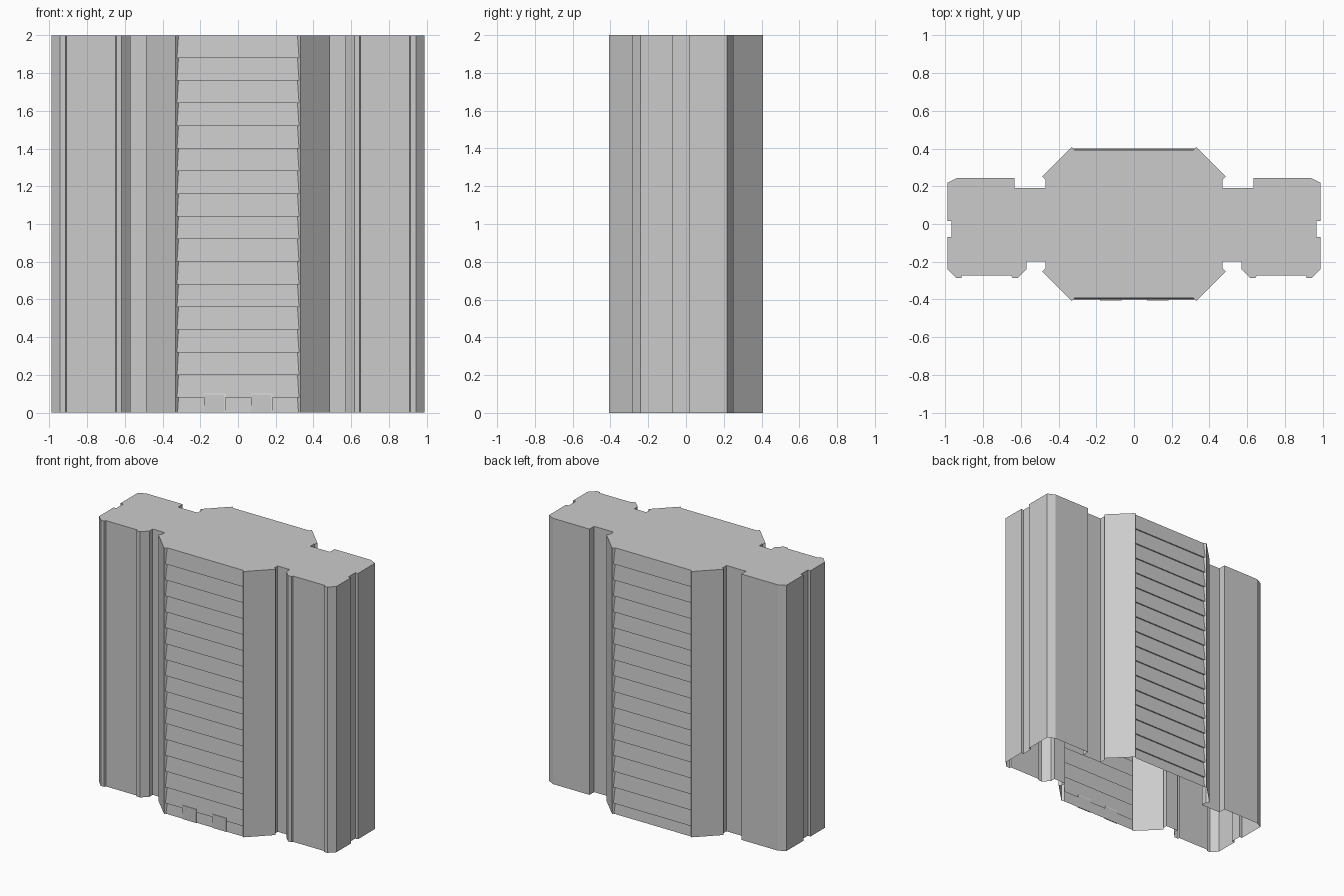
import bpy
import bmesh

if "Cube" in bpy.data.objects:
    bpy.data.objects.remove(bpy.data.objects["Cube"], do_unlink=True)

HEIGHT = 2.0
PLANK = 0.12            # height of one siding plank
RECESS, PROUD = 0.392, 0.401


def make_material(name, value):
    mat = bpy.data.materials.new(name)
    mat.use_nodes = True
    color = (value, value, value, 1)
    mat.diffuse_color = color
    mat.node_tree.nodes["Principled BSDF"].inputs["Base Color"].default_value = color
    return mat


grey = make_material("grey plaster", 0.6)
light = make_material("light trim", 0.8)


def finish(name, bm, mat):
    mesh = bpy.data.meshes.new(name)
    bm.to_mesh(mesh)
    bm.free()
    mesh.materials.append(mat)
    obj = bpy.data.objects.new(name, mesh)
    bpy.context.collection.objects.link(obj)
    return obj


# Half of the plan outline, from the back panel round the +x end to the front panel
half = [(.315, RECESS), (.33, .408), (.487, .252), (.47, .236), (.47, .19),
        (.632, .19), (.632, .245), (.935, .245), (.988, .218), (.988, .015),
        (.966, .015), (.966, -.068), (.988, -.068), (.988, -.24), (.943, -.285),
        (.915, -.285), (.91, -.272), (.65, -.272), (.645, -.285), (.616, -.285),
        (.57, -.24), (.57, -.2), (.47, -.2), (.47, -.236), (.487, -.252),
        (.33, -.408), (.315, -RECESS)]
outline = half + [(-x, y) for x, y in reversed(half)]

# Wall shell: closed on top, open below, with gaps where the siding goes
bm = bmesh.new()
low = [bm.verts.new((x, y, 0)) for x, y in outline]
high = [bm.verts.new((x, y, HEIGHT)) for x, y in outline]
count = len(outline)
for i in range(count):
    j = (i + 1) % count
    if i in (len(half) - 1, count - 1):
        continue
    bm.faces.new((low[j], low[i], high[i], high[j]))
bm.faces.new(list(reversed(high)))
finish("wall_shell", bm, grey)


# Overlapping siding planks between the corner lips
def siding(name, side):
    bm = bmesh.new()
    profile = []
    top = HEIGHT
    while top > 0.001:
        bottom = max(top - PLANK, 0)
        reach = RECESS + (PROUD - RECESS) * (top - bottom) / PLANK
        profile += [(RECESS, top), (reach, bottom)]
        top = bottom
    rows = []
    for y, z in profile:
        x = 0.315 + (y - RECESS) * 0.94
        rows.append([bm.verts.new((s * x, side * y, z)) for s in (-1, 1)])
    for a, b in zip(rows, rows[1:]):
        face = (a[0], a[1], b[1], b[0])
        bm.faces.new(face if side > 0 else face[::-1])
    return finish(name, bm, grey)


siding("back_siding", 1)
siding("front_siding", -1)


# Small plates at the foot of the front, with a light edge on top and one side
def box(name, x0, x1, y0, y1, z0, z1, mat):
    bm = bmesh.new()
    bmesh.ops.create_cube(bm, size=1)
    for v in bm.verts:
        v.co = (x1 if v.co.x > 0 else x0,
                y1 if v.co.y > 0 else y0,
                z1 if v.co.z > 0 else z0)
    finish(name, bm, mat)


for label, x0 in (("right", -0.18), ("left", 0.07)):
    x1 = x0 + 0.108
    box(label + "_foot_plate", x0, x1, -.403, -.396, 0, .096, grey)
    box(label + "_plate_top_trim", x0, x1, -.405, -.396, .096, .102, light)
    box(label + "_plate_side_trim", x1, x1 + .005, -.405, -.396, 0, .102, light)

# Normals of the shell point outward
shell = bpy.data.objects["wall_shell"].data
bm = bmesh.new()
bm.from_mesh(shell)
bmesh.ops.recalc_face_normals(bm, faces=bm.faces)
if max(bm.faces, key=lambda f: f.calc_area() * abs(f.normal.z)).normal.z < 0:
    bmesh.ops.reverse_faces(bm, faces=bm.faces)
bm.to_mesh(shell)
bm.free()
